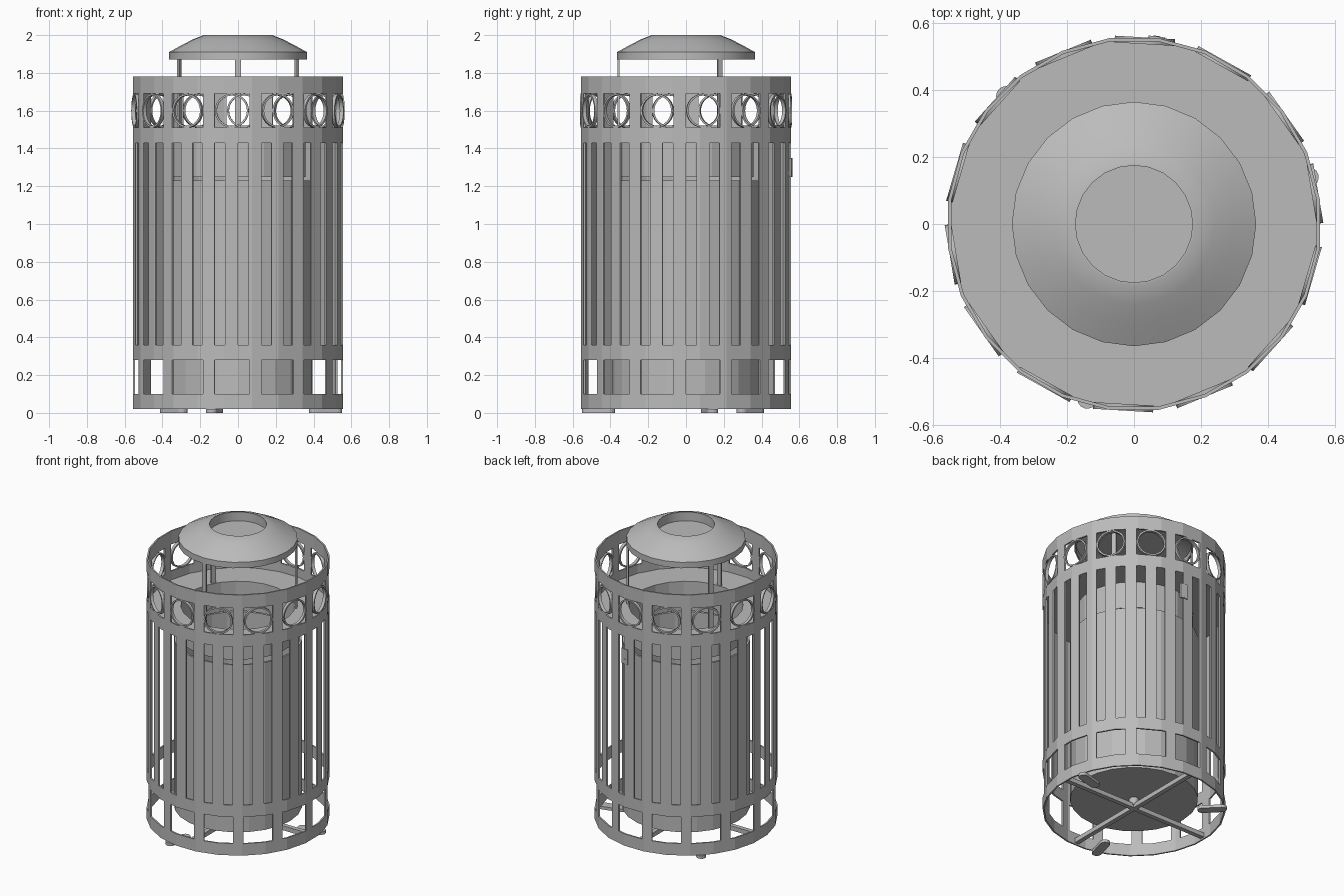
import bpy, bmesh
from math import pi, tau, cos, sin, radians
from mathutils import Matrix

if "Cube" in bpy.data.objects:
    bpy.data.objects.remove(bpy.data.objects["Cube"], do_unlink=True)

grey = bpy.data.materials.new("plain grey metal")
grey.use_nodes = True
grey.diffuse_color = (0.5, 0.5, 0.5, 1)
grey.node_tree.nodes["Principled BSDF"].inputs["Base Color"].default_value = (0.5, 0.5, 0.5, 1)

SIDES = 24
CELL = 360 / 14          # one window plus its upright
WINDOW = 19              # window width in degrees
GAP = 5.7                # gap between slats in degrees
APOTHEM = 0.555


def finish(name, bm, smooth=None):
    mesh = bpy.data.meshes.new(name)
    bm.to_mesh(mesh)
    bm.free()
    obj = bpy.data.objects.new(name, mesh)
    bpy.context.collection.objects.link(obj)
    mesh.materials.append(grey)
    if smooth:
        bpy.ops.object.select_all(action="DESELECT")
        obj.select_set(True)
        bpy.context.view_layer.objects.active = obj
        bpy.ops.object.shade_smooth_by_angle(angle=radians(smooth))
    return obj


def lathe(name, profile, sides=SIDES, turn=0.0, smooth=None, closed=True):
    """Turn an (r, z) profile around the z axis."""
    bm = bmesh.new()
    rings = []
    for r, z in profile:
        if r == 0:
            rings.append([bm.verts.new((0, 0, z))] * sides)
        else:
            rings.append([bm.verts.new((r * cos(turn + tau * i / sides), r * sin(turn + tau * i / sides), z))
                          for i in range(sides)])
    pairs = list(zip(rings, rings[1:]))
    if closed:
        pairs.append((rings[-1], rings[0]))
    for a, b in pairs:
        for i in range(sides):
            j = (i + 1) % sides
            face = list(dict.fromkeys((a[i], a[j], b[j], b[i])))
            if len(face) > 2:
                bm.faces.new(face)
    bmesh.ops.recalc_face_normals(bm, faces=bm.faces)
    return finish(name, bm, smooth)


def box(name, size, place):
    bm = bmesh.new()
    bmesh.ops.create_cube(bm, size=1, matrix=place @ Matrix.Diagonal((*size, 1)))
    return finish(name, bm)


def radial(angle, r, z):
    """Frame whose x axis points outward at the given angle."""
    return Matrix.Rotation(angle, 4, "Z") @ Matrix.Translation((r, 0, z))


# Cage: a faceted sheet with windows and slat gaps left out
def cage():
    step = 360 / SIDES
    angles = {round(step * (i + 0.5), 3) for i in range(SIDES)}
    for k in range(14):
        angles |= {round(k * CELL, 3), round(k * CELL + WINDOW, 3)}
    for k in range(28):
        angles |= {round(k * CELL / 2, 3), round(k * CELL / 2 + GAP, 3)}
    angles = sorted(angles)
    levels = [(0.02, None), (0.10, "window"), (0.28, None), (0.36, "slats"),
              (1.43, None), (1.51, "window"), (1.69, None), (1.78, None)]
    bm = bmesh.new()
    grid = []
    for z, _ in levels:
        row = []
        for a in angles:
            off = (a + step / 2) % step - step / 2
            r = APOTHEM / cos(radians(off))
            row.append(bm.verts.new((r * cos(radians(a)), r * sin(radians(a)), z)))
        grid.append(row)
    n = len(angles)
    for k in range(len(levels) - 1):
        kind = levels[k][1]
        for i in range(n):
            j = (i + 1) % n
            end = angles[j] if j else 360 + angles[0]
            mid = (angles[i] + end) / 2
            if kind == "window" and mid % CELL < WINDOW:
                continue
            if kind == "slats" and mid % (CELL / 2) < GAP:
                continue
            bm.faces.new((grid[k][i], grid[k][j], grid[k + 1][j], grid[k + 1][i]))
    loose = [v for v in bm.verts if not v.link_faces]
    bmesh.ops.delete(bm, geom=loose, context="VERTS")
    obj = finish("cage", bm)
    mod = obj.modifiers.new("thickness", "SOLIDIFY")
    mod.thickness = 0.01
    mod.offset = -1


cage()

# Ring set into each upper window
for k in range(14):
    ring = lathe("window_ring", [(0.08, -0.01), (0.09, -0.01), (0.09, 0.01), (0.08, 0.01)], smooth=30)
    ring.matrix_world = (radial(radians(k * CELL + WINDOW / 2), APOTHEM - 0.007, 1.60)
                         @ Matrix.Rotation(pi / 2, 4, "Y"))

# Lid with a funnel collar, and the liner below it
lathe("lid", [(0.36, 1.25), (0.36, 1.43), (0.55, 1.43), (0.55, 1.45), (0.35, 1.45), (0.35, 1.25)],
      turn=pi / SIDES)
lathe("liner", [(0, 0.10), (0.392, 0.10), (0.392, 1.23), (0.38, 1.23), (0.38, 0.12), (0, 0.12)], closed=False)

# Rain hood with a recessed ash tray
lathe("hood", [(0, 1.94), (0.175, 1.94), (0.175, 2.0), (0.182, 2.0), (0.24, 1.977), (0.30, 1.946),
               (0.365, 1.91), (0.365, 1.87), (0.355, 1.87), (0.355, 1.905), (0.29, 1.936),
               (0.182, 1.93), (0, 1.93)], smooth=25, closed=False)
for a in (30, 150, 270):
    box("hood_post", (0.01, 0.03, 0.46), radial(radians(a), 0.358, 1.67))

# Crossed floor bars and hub
for a in (0, pi / 2):
    box("floor_bar", (1.1, 0.03, 0.03), radial(a, 0, 0.045))
lathe("floor_hub", [(0, 0.05), (0.03, 0.05), (0.03, 0.11), (0, 0.11)], closed=False)

# Flat feet with rounded ends
for a in (15, 135, 255):
    bm = bmesh.new()
    outline = []
    for x, start in ((0.54, -pi / 2), (0.42, pi / 2)):
        for i in range(9):
            t = start + pi * i / 8
            outline.append(bm.verts.new((x + 0.03 * cos(t), 0.03 * sin(t), 0)))
    base = bm.faces.new(outline)
    top = bmesh.ops.extrude_face_region(bm, geom=[base])["geom"]
    bmesh.ops.translate(bm, vec=(0, 0, 0.02), verts=[v for v in top if isinstance(v, bmesh.types.BMVert)])
    bmesh.ops.recalc_face_normals(bm, faces=bm.faces)
    foot = finish("foot", bm)
    foot.matrix_world = Matrix.Rotation(radians(a), 4, "Z")

# Door latch on the back
box("latch_plate", (0.012, 0.05, 0.10), radial(radians(83), 0.558, 1.30))
box("latch_knob", (0.02, 0.02, 0.03), radial(radians(83), 0.556, 1.27))
